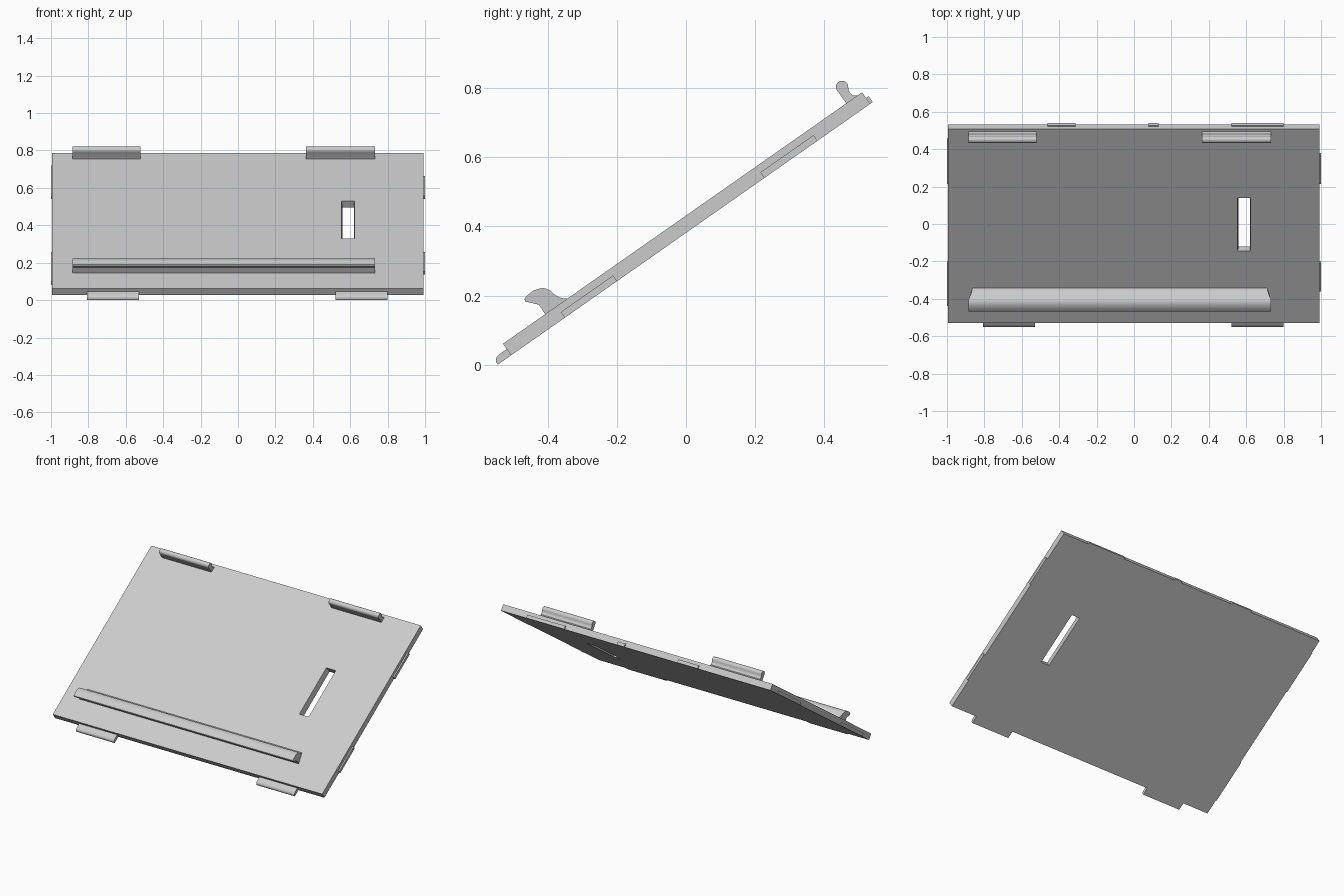
import bpy, bmesh, math

if "Cube" in bpy.data.objects:
    bpy.data.objects.remove(bpy.data.objects["Cube"])

TILT = math.radians(35)
C, S = math.cos(TILT), math.sin(TILT)
LENGTH, THICK = 1.267, 0.041

grey = bpy.data.materials.new("light grey")
grey.diffuse_color = (0.6, 0.6, 0.6, 1)
grey.use_nodes = True
grey.node_tree.nodes["Principled BSDF"].inputs["Base Color"].default_value = grey.diffuse_color


def slope(u, n):
    """Point (y, z): u up the slope from the top front edge, n off the surface."""
    return (-0.529 + u * C - n * S, 0.061 + u * S + n * C)


def finish(name, bm, smooth=False):
    bmesh.ops.recalc_face_normals(bm, faces=bm.faces)
    me = bpy.data.meshes.new(name)
    bm.to_mesh(me)
    bm.free()
    ob = bpy.data.objects.new(name, me)
    bpy.context.collection.objects.link(ob)
    me.materials.append(grey)
    if smooth:
        bpy.ops.object.select_all(action='DESELECT')
        ob.select_set(True)
        bpy.context.view_layer.objects.active = ob
        bpy.ops.object.shade_smooth_by_angle(angle=math.radians(40))
    return ob


def prism(name, pts, x0, x1, smooth=False, inset=None):
    """Extrude a (y, z) profile along x; inset(i) pulls a point in from both ends."""
    bm = bmesh.new()
    d = [inset(i) if inset else 0 for i in range(len(pts))]
    a = [bm.verts.new((x0 + k, *p)) for p, k in zip(pts, d)]
    b = [bm.verts.new((x1 - k, *p)) for p, k in zip(pts, d)]
    bm.faces.new(a)
    bm.faces.new(b[::-1])
    for i in range(len(pts)):
        j = (i + 1) % len(pts)
        bm.faces.new((a[i], a[j], b[j], b[i]))
    return finish(name, bm, smooth)


def block(name, u0, u1, n0, n1, x0, x1):
    return prism(name, [slope(u0, n0), slope(u1, n0), slope(u1, n1), slope(u0, n1)], x0, x1)


# Sloping board with a slot, made from four bridged rectangular rings
bm = bmesh.new()
rings = []
for x0, x1, u0, u1, n in ((-0.995, 0.991, 0, LENGTH, 0),
                          (-0.995, 0.991, 0, LENGTH, -THICK),
                          (0.560, 0.620, 0.469, 0.817, -THICK),
                          (0.553, 0.622, 0.469, 0.817, 0)):
    rings.append([bm.verts.new((x, *slope(u, n)))
                  for x, u in ((x0, u0), (x1, u0), (x1, u1), (x0, u1))])
for r in range(4):
    p, q = rings[r], rings[(r + 1) % 4]
    for i in range(4):
        j = (i + 1) % 4
        bm.faces.new((p[i], p[j], q[j], q[i]))
finish("board", bm)

# Front tabs with a rounded upper corner
tab = [(0, -THICK), (-0.047, -THICK), (-0.047, -0.032), (-0.043, -0.025),
       (-0.036, -0.021), (-0.026, -0.019), (0, -0.019)]
for k, (x0, x1) in enumerate(((-0.808, -0.528), (0.52, 0.80))):
    prism(f"front_tab_{k}", [slope(u, n) for u, n in tab], x0, x1, True)

# Thin tabs on the back edge
for k, (x0, x1) in enumerate(((-0.463, -0.313), (0.078, 0.132), (0.52, 0.80))):
    block(f"back_tab_{k}", LENGTH - 0.01, LENGTH + 0.009, -THICK, -0.02, x0, x1)

# Thin tabs on the two sides
for k, (u0, u1) in enumerate(((0.189, 0.374), (0.893, 1.081))):
    block(f"right_tab_{k}", u0, u1, -THICK, -0.021, 0.98, 1.0)
for k, (u0, u1) in enumerate(((0.095, 0.374), (0.893, 1.18))):
    block(f"left_tab_{k}", u0, u1, -THICK, -0.021, -1.0, -0.98)

# Long curved ledge near the front
ledge = [(-.401, .139), (-.407, .146), (-.425, .174), (-.465, .183), (-.467, .191),
         (-.458, .201), (-.448, .209), (-.437, .216), (-.425, .220), (-.413, .222),
         (-.403, .220), (-.392, .214), (-.383, .206), (-.374, .199), (-.361, .193),
         (-.343, .191), (-.343, .180)]
prism("ledge", ledge, -0.884, 0.732, True,
      lambda i: 0.004 * max(0, i - 10) if i < 15 else 0.02)

# Round-headed catches near the back
head = [(.451 + .018 * math.cos(math.radians(a)), .803 + .018 * math.sin(math.radians(a)))
        for a in range(235, -11, -20)]
catch = [(.468, .748), (.462, .757)] + head + [(.470, .794), (.474, .786),
                                               (.481, .779), (.495, .778), (.495, .765)]
for k, (x0, x1) in enumerate(((-0.884, -0.52), (0.364, 0.732))):
    prism(f"catch_{k}", catch, x0, x1, True)
